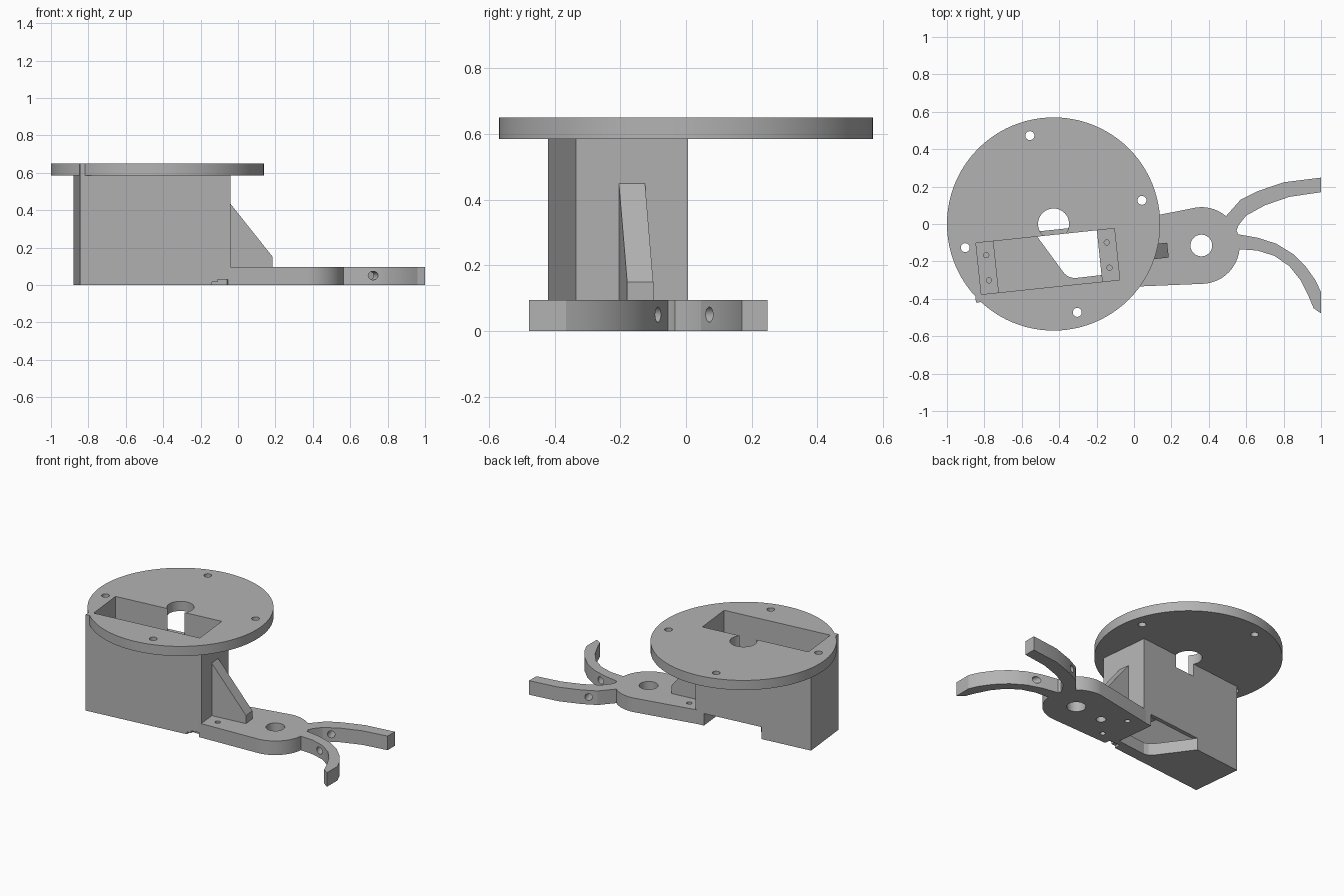
import bpy, bmesh, math
from mathutils import Matrix, Vector

cube = bpy.data.objects.get("Cube")
if cube:
    bpy.data.objects.remove(cube, do_unlink=True)

GREY = (0.45, 0.45, 0.45, 1)
grey = bpy.data.materials.new("plain grey")
grey.use_nodes = True
grey.diffuse_color = GREY
grey.node_tree.nodes["Principled BSDF"].inputs["Base Color"].default_value = GREY

TOP, DISC_BASE, FLOOR, ARM_TOP = 0.65, 0.585, 0.08, 0.095
TILT = Matrix.Translation((-0.46, -0.207, 0)) @ Matrix.Rotation(math.radians(6), 4, "Z")
DISC = (-0.43, 0)
KNUCKLE = (0.36, -0.115)


def prism(name, points, z0, z1, matrix=Matrix()):
    """Extrude a flat outline from z0 to z1."""
    bm = bmesh.new()
    face = bm.faces.new([bm.verts.new((x, y, z0)) for x, y in points])
    out = bmesh.ops.extrude_face_region(bm, geom=[face])
    verts = [g for g in out["geom"] if isinstance(g, bmesh.types.BMVert)]
    bmesh.ops.translate(bm, verts=verts, vec=(0, 0, z1 - z0))
    bmesh.ops.recalc_face_normals(bm, faces=bm.faces)
    bm.transform(matrix)
    mesh = bpy.data.meshes.new(name)
    bm.to_mesh(mesh)
    bm.free()
    obj = bpy.data.objects.new(name, mesh)
    bpy.context.collection.objects.link(obj)
    mesh.materials.append(grey)
    return obj


def rect(x0, x1, y0, y1):
    return [(x0, y0), (x1, y0), (x1, y1), (x0, y1)]


def arc(center, radius, start=0, end=360, steps=48):
    count = steps if end - start == 360 else steps + 1
    angles = [math.radians(start + (end - start) * i / steps) for i in range(count)]
    return [(center[0] + radius * math.cos(a), center[1] + radius * math.sin(a)) for a in angles]


def hole(center, radius, z0, z1, matrix=Matrix(), steps=24):
    return prism("cutter", arc(center, radius, steps=steps), z0, z1, matrix)


def cut(obj, cutters):
    """Subtract the cutters, bake the result and discard them."""
    for c in cutters:
        c.hide_render = True
        mod = obj.modifiers.new("cut", "BOOLEAN")
        mod.operation, mod.solver, mod.object = "DIFFERENCE", "EXACT", c
    graph = bpy.context.evaluated_depsgraph_get()
    obj.data = bpy.data.meshes.new_from_object(obj.evaluated_get(graph))
    obj.modifiers.clear()
    for c in cutters:
        bpy.data.objects.remove(c, do_unlink=True)


def pocket(z0):
    return prism("cutter", rect(-0.372, 0.372, -0.131, 0.145), z0, 1, TILT)


# Housing box with a pocket, a floor opening and shallow recesses underneath
housing = prism("housing", rect(-0.405, 0.405, -0.172, 0.172), 0, TOP - 0.001, TILT)
opening = [(-0.075, 0.2), (0.08, -0.065), (0.1, -0.085), (0.13, -0.097), (0.345, -0.095), (0.345, 0.2)]
cut(housing, [
    pocket(FLOOR),
    prism("cutter", opening, -0.1, FLOOR + 0.001, TILT),
    hole(DISC, 0.083, 0.5, 1, steps=48),
    prism("cutter", rect(-0.11, -0.02, -0.4, -0.3), -0.1, 0.03),
    prism("cutter", rect(-0.14, -0.1, -0.4, -0.3), -0.1, 0.015),
])

# Mounting ledges inside the pocket, with screw holes
for side, name in ((-1, "left_end_ledge"), (1, "right_end_ledge")):
    x0, x1 = sorted((side * 0.278, side * 0.38))
    ledge = prism(name, rect(x0, x1, -0.14, 0.15), FLOOR - 0.002, 0.23, TILT)
    cut(ledge, [hole((side * 0.324, y), 0.014, 0.15, 0.4, TILT) for y in (-0.061, 0.075)])

# Top disc with centre hole and four screw holes
disc = prism("top_disc", arc(DISC, 0.57, steps=96), DISC_BASE, TOP)
screws = arc(DISC, 0.489, 15, 375, 4)
cut(disc, [pocket(0.3), hole(DISC, 0.083, 0.4, 1, steps=48)]
    + [hole(p, 0.024, 0.4, 1) for p in screws])

# Arm plate tapering from the housing into a round knuckle
start = [TILT @ Vector((0.39, y, 0)) for y in (0.172, -0.172)]
outline = [p.xy for p in start] + arc(KNUCKLE, 0.205, -90, 97, 36)
arm = prism("arm_plate", outline, 0, ARM_TOP)
cut(arm, [
    hole(KNUCKLE, 0.058, -1, 1, steps=36),
    hole((0.146, -0.137), 0.03, -1, 1),
    hole((0.03, -0.26), 0.017, -1, 1),
    hole((0.01, -0.05), 0.017, -1, 1),
])

# Two curved fingers with a cross hole through both
upper = [(0.46, 0.0), (0.49, 0.04), (0.57, 0.13), (0.66, 0.175), (0.8, 0.223), (1.0, 0.248),
         (1.0, 0.17), (0.83, 0.145), (0.7, 0.1), (0.6, 0.045), (0.56, -0.005), (0.53, -0.08)]
lower = [(0.5, -0.04), (0.555, -0.055), (0.66, -0.073), (0.76, -0.105), (0.85, -0.16), (0.92, -0.23),
         (0.97, -0.3), (1.0, -0.365), (1.0, -0.478), (0.96, -0.45), (0.935, -0.39), (0.89, -0.3),
         (0.83, -0.225), (0.75, -0.17), (0.66, -0.142), (0.5, -0.13)]
bore = (Matrix.Translation((0.69, -0.06, 0.05)) @ Matrix.Rotation(math.radians(18), 4, "Z")
        @ Matrix.Rotation(math.radians(90), 4, "X"))
for name, points in (("upper_finger", upper), ("lower_finger", lower)):
    finger = prism(name, points, 0, ARM_TOP)
    cut(finger, [hole((0, 0), 0.023, -0.4, 0.4, bore)])

# Triangular rib bracing the arm against the housing
stand = TILT @ Matrix.Rotation(math.radians(90), 4, "X")
rib = prism("brace_rib", [(0.39, 0.08), (0.645, 0.08), (0.645, 0.15), (0.405, 0.45), (0.39, 0.45)],
            -0.04, 0.04, stand)
cut(rib, [hole((0.146, -0.137), 0.03, -1, 0.11)])

# Smooth the round walls and keep the corners sharp
bpy.ops.object.select_all(action="DESELECT")
parts = [o for o in bpy.context.scene.objects if o.type == "MESH"]
for o in parts:
    o.select_set(True)
bpy.context.view_layer.objects.active = housing
bpy.ops.object.shade_smooth_by_angle(angle=math.radians(20))
